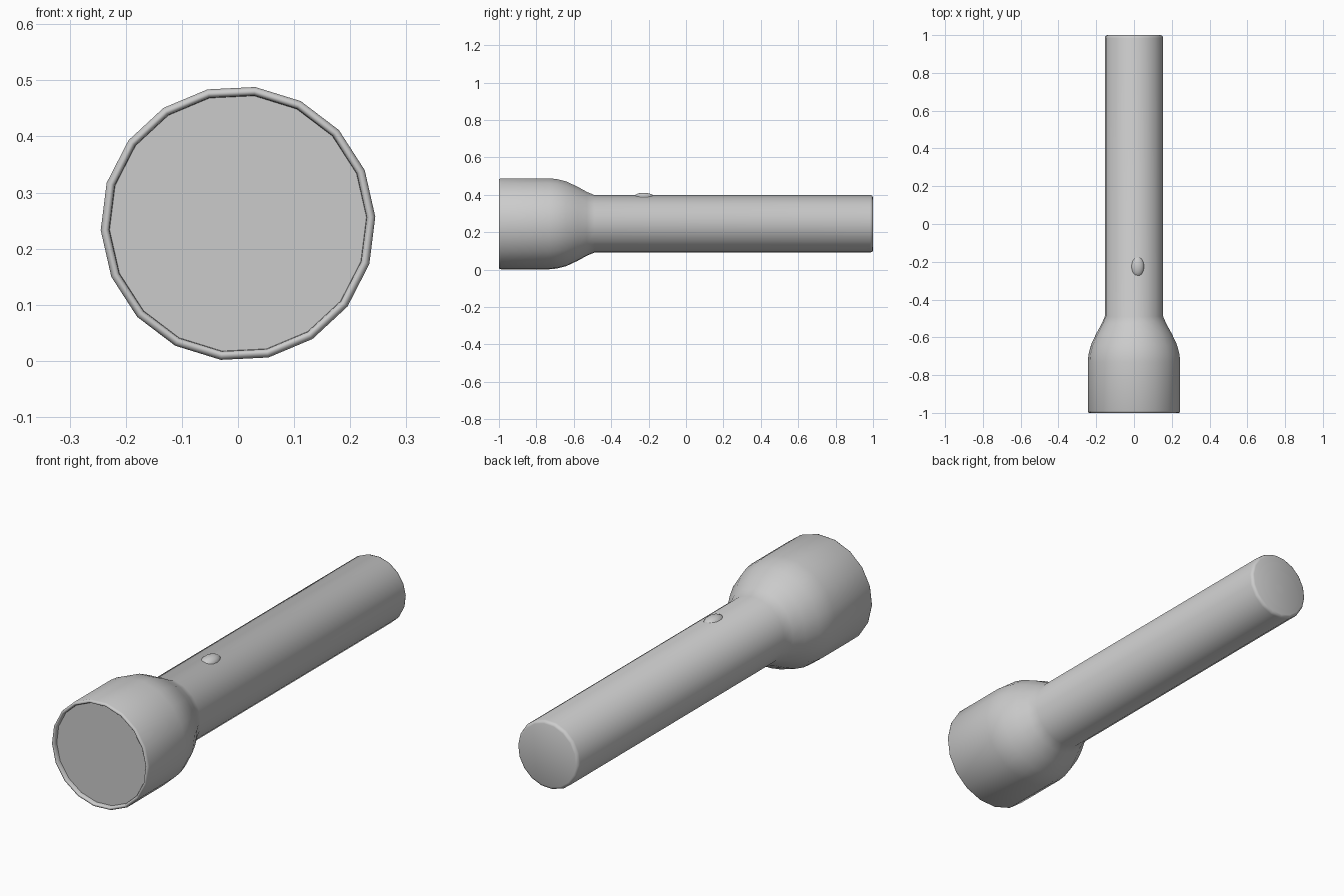
import bpy, bmesh, math
from mathutils import Matrix

cube = bpy.data.objects.get("Cube")
if cube:
    bpy.data.objects.remove(cube, do_unlink=True)

SIDES = 18
AXIS_Z = 0.245
TWIST = math.radians(2.8)


def material(name, value):
    mat = bpy.data.materials.new(name)
    mat.use_nodes = True
    color = (value, value, value, 1)
    mat.diffuse_color = color
    mat.node_tree.nodes["Principled BSDF"].inputs["Base Color"].default_value = color
    return mat


grey = material("light grey", 0.6)


def finish(name, bm, angle):
    bmesh.ops.recalc_face_normals(bm, faces=bm.faces)
    mesh = bpy.data.meshes.new(name)
    bm.to_mesh(mesh)
    bm.free()
    mesh.materials.append(grey)
    obj = bpy.data.objects.new(name, mesh)
    bpy.context.collection.objects.link(obj)
    bpy.ops.object.select_all(action="DESELECT")
    obj.select_set(True)
    bpy.context.view_layer.objects.active = obj
    bpy.ops.object.shade_smooth_by_angle(angle=math.radians(angle))
    return obj


def ring(bm, y, radius):
    angles = [TWIST + i * math.tau / SIDES for i in range(SIDES)]
    return [bm.verts.new((radius * math.cos(a), y, AXIS_Z + radius * math.sin(a)))
            for a in angles]


# Body: lens seat, rounded rim, reflector head, neck and handle as one lathe
profile = [(-0.98, 0.229), (-0.993, 0.23), (-0.999, 0.233), (-1, 0.237),
           (-0.998, 0.242), (-0.99, 0.245), (-0.73, 0.245), (-0.69, 0.241),
           (-0.64, 0.228), (-0.58, 0.2), (-0.53, 0.172), (-0.49, 0.155),
           (0.985, 0.155), (0.996, 0.151), (1, 0.142)]
bm = bmesh.new()
rings = [ring(bm, y, r) for y, r in profile]
for a, b in zip(rings, rings[1:]):
    for i in range(SIDES):
        j = (i + 1) % SIDES
        bm.faces.new((a[i], a[j], b[j], b[i]))
bm.faces.new(rings[-1])
finish("flashlight_body", bm, 60)

# Lens: flat disc set just inside the rim
bm = bmesh.new()
bm.faces.new(ring(bm, -0.982, 0.2295))
lens = finish("lens", bm, 30)
if lens.data.polygons[0].normal.y > 0:
    lens.data.flip_normals()

# Switch button: low dome on the upper edge of the handle
bm = bmesh.new()
bmesh.ops.create_uvsphere(bm, u_segments=16, v_segments=10, radius=1)
bm.transform(Matrix.Translation((0.018, -0.225, 0.385))
             @ Matrix.Diagonal((0.036, 0.056, 0.026, 1)))
finish("switch_button", bm, 60)
